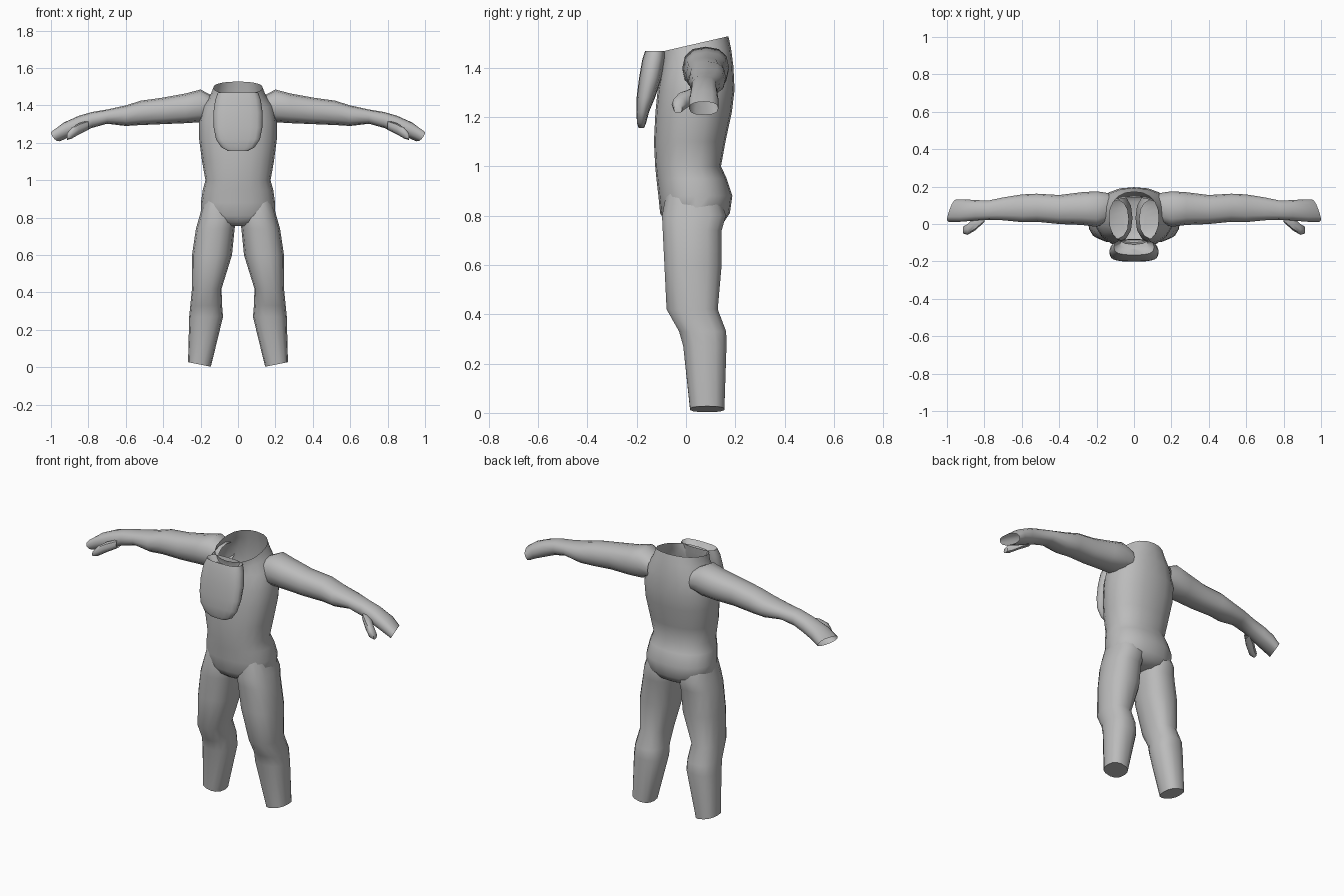
import bpy, bmesh, math

if "Cube" in bpy.data.objects:
    bpy.data.objects.remove(bpy.data.objects["Cube"])

grey = bpy.data.materials.new("cloth grey")
grey.diffuse_color = (0.5, 0.5, 0.5, 1)
grey.use_nodes = True
grey.node_tree.nodes["Principled BSDF"].inputs["Base Color"].default_value = grey.diffuse_color


def section(n, power):
    """Unit rounded-square outline, both axes from -1 to 1."""
    pts = []
    for i in range(n):
        a = 2 * math.pi * i / n
        c, s = math.cos(a), math.sin(a)
        pts.append((math.copysign(abs(c) ** (2 / power), c),
                    math.copysign(abs(s) ** (2 / power), s)))
    return pts


def loft(name, rings, cap_start=False, cap_end=False):
    """Skin a list of equal-length point rings."""
    bm = bmesh.new()
    loops = [[bm.verts.new(p) for p in ring] for ring in rings]
    n = len(loops[0])
    for a, b in zip(loops, loops[1:]):
        for i in range(n):
            j = (i + 1) % n
            bm.faces.new((a[i], a[j], b[j], b[i]))
    if cap_start:
        bm.faces.new(loops[0])
    if cap_end:
        bm.faces.new(loops[-1])
    bmesh.ops.recalc_face_normals(bm, faces=bm.faces)
    mesh = bpy.data.meshes.new(name)
    bm.to_mesh(mesh)
    bm.free()
    mesh.materials.append(grey)
    ob = bpy.data.objects.new(name, mesh)
    bpy.context.collection.objects.link(ob)
    bpy.ops.object.select_all(action='DESELECT')
    ob.select_set(True)
    bpy.context.view_layer.objects.active = ob
    bpy.ops.object.shade_smooth_by_angle(angle=math.radians(50))
    return ob


def flat_ring(z, x0, x1, y0, y1, tilt_x=0, tilt_y=0, n=14, power=2.4):
    """Horizontal ring, optionally tilted along x or y."""
    cx, cy, rx, ry = (x0 + x1) / 2, (y0 + y1) / 2, (x1 - x0) / 2, (y1 - y0) / 2
    return [(cx + rx * u, cy + ry * v, z + tilt_x * rx * u + tilt_y * ry * v)
            for u, v in section(n, power)]


def side_ring(x, y0, y1, z0, z1, skew_y=0, skew_z=0, n=12, power=2.4):
    """Ring across the x axis, optionally slanted."""
    cy, cz, ry, rz = (y0 + y1) / 2, (z0 + z1) / 2, (y1 - y0) / 2, (z1 - z0) / 2
    return [(x + skew_y * ry * u + skew_z * rz * v, cy + ry * u, cz + rz * v)
            for u, v in section(n, power)]


def mirrored(rings, side):
    return [[(side * x, y, z) for x, y, z in r] for r in rings]


# Torso: crotch to open collar (height, half width, front, back, tilt)
torso = [(0.755, 0.06, -0.06, 0.12, 0), (0.775, 0.15, -0.085, 0.155, 0),
         (0.81, 0.198, -0.105, 0.178, 0), (0.88, 0.198, -0.112, 0.188, 0),
         (0.95, 0.188, -0.12, 0.165, 0), (1.0, 0.174, -0.125, 0.142, 0),
         (1.1, 0.192, -0.13, 0.16, 0), (1.22, 0.208, -0.124, 0.186, 0),
         (1.31, 0.208, -0.115, 0.197, 0), (1.4, 0.188, -0.1, 0.192, 0.05),
         (1.455, 0.148, -0.1, 0.183, 0.15), (1.495, 0.132, -0.11, 0.172, 0.23)]
loft("torso", [flat_ring(z, -w, w, a, b, tilt_y=t, n=20, power=2.3)
               for z, w, a, b, t in torso], cap_start=True)

# Leg: hip, thigh, knee, calf, ankle (height, inner, outer, front, back)
leg = [(0.9, 0.03, 0.18, -0.08, 0.13), (0.8, 0.008, 0.208, -0.1, 0.165),
       (0.74, 0.018, 0.225, -0.097, 0.147), (0.6, 0.032, 0.246, -0.09, 0.147),
       (0.42, 0.088, 0.246, -0.081, 0.131), (0.33, 0.085, 0.255, -0.03, 0.165),
       (0.27, 0.08, 0.261, -0.013, 0.166)]
leg_rings = [flat_ring(*r) for r in leg]
leg_rings.append(flat_ring(0.015, 0.145, 0.267, 0.015, 0.157, tilt_x=0.2))

# Arm: shoulder to open hand (distance, front, back, bottom, top)
arm = [(0.135, 0.01, 0.165, 1.33, 1.45), (0.2, -0.015, 0.175, 1.31, 1.485),
       (0.28, -0.005, 0.17, 1.305, 1.464), (0.4, 0.0, 0.155, 1.3, 1.442),
       (0.52, 0.012, 0.162, 1.295, 1.425), (0.6, 0.01, 0.158, 1.29, 1.4),
       (0.7, 0.02, 0.142, 1.302, 1.378), (0.78, 0.022, 0.125, 1.28, 1.365),
       (0.85, 0.018, 0.128, 1.25, 1.345)]
arm_rings = [side_ring(*r) for r in arm]
arm_rings.append(side_ring(0.92, 0.012, 0.132, 1.228, 1.308, -0.15, 0.3))
arm_rings.append(side_ring(0.972, 0.012, 0.132, 1.208, 1.262, -0.35, 0.6))

# Thumb: short stub in front of the hand
thumb = [(0.8, 0.01, 0.06, 1.27, 1.32), (0.85, -0.035, 0.035, 1.245, 1.305),
         (0.89, -0.058, 0.0, 1.222, 1.28), (0.915, -0.05, -0.015, 1.215, 1.25)]
thumb_rings = [side_ring(*r, n=8) for r in thumb]

for side, word in ((1, "left"), (-1, "right")):
    loft(word + "_leg", mirrored(leg_rings, side), cap_end=True)
    loft(word + "_arm", mirrored(arm_rings, side))
    loft(word + "_thumb", mirrored(thumb_rings, side), cap_end=True)

# Bib: thick rounded flap on the chest with a dished top
bib = [(1.43, 0.075, -0.135, -0.085), (1.468, 0.108, -0.166, -0.08),
       (1.43, 0.122, -0.178, -0.085), (1.36, 0.132, -0.19, -0.098),
       (1.28, 0.13, -0.2, -0.125), (1.22, 0.118, -0.201, -0.15),
       (1.175, 0.088, -0.199, -0.162), (1.155, 0.05, -0.192, -0.17)]
loft("chest_bib", [flat_ring(z, -w, w, a, b, n=16, power=2.8)
                   for z, w, a, b in bib], cap_start=True, cap_end=True)
